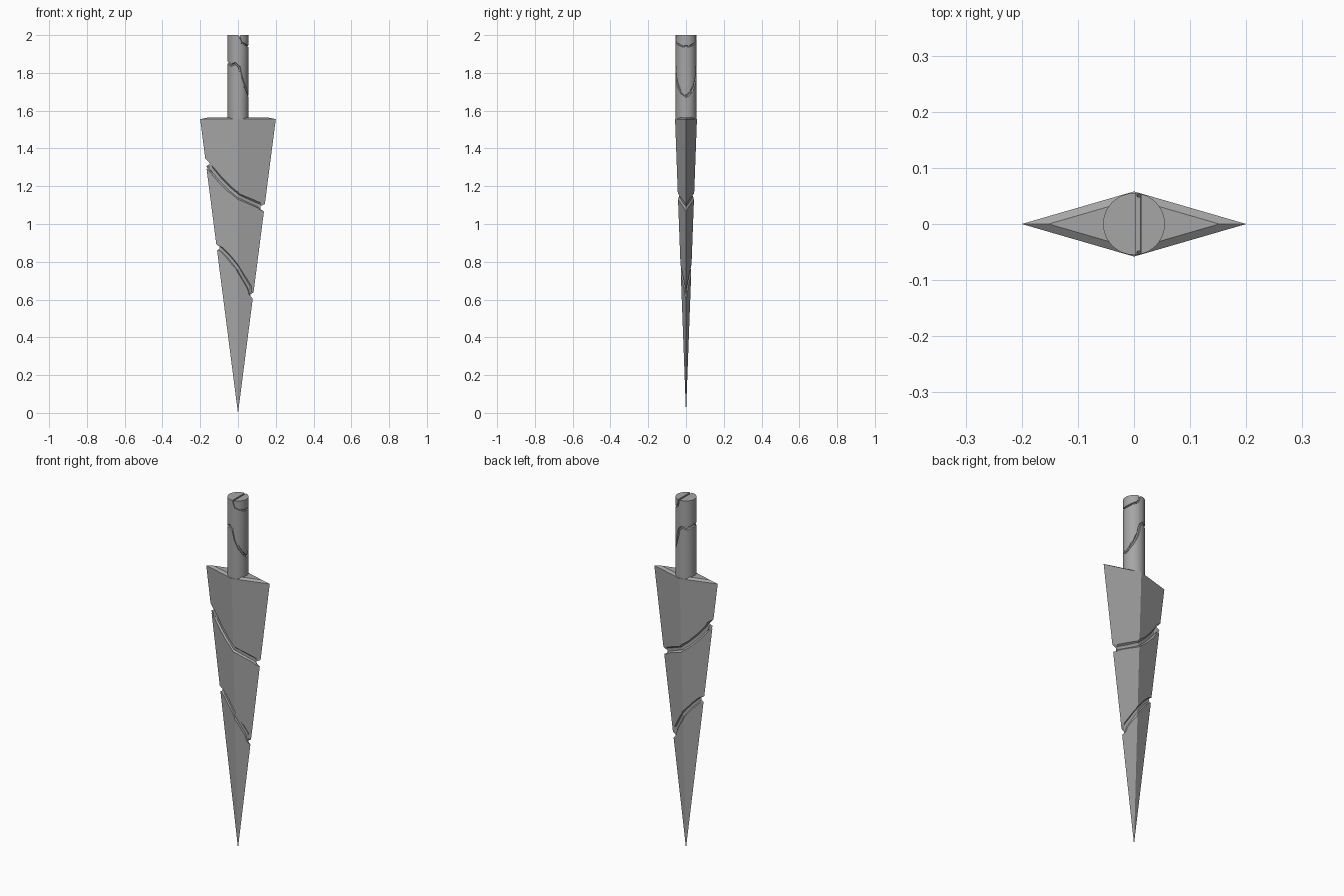
import bpy, bmesh, math
from mathutils import Vector

if "Cube" in bpy.data.objects:
    bpy.data.objects.remove(bpy.data.objects["Cube"])

gray = bpy.data.materials.new("steel_gray")
gray.diffuse_color = (0.38, 0.38, 0.38, 1)
gray.use_nodes = True
gray.node_tree.nodes["Principled BSDF"].inputs["Base Color"].default_value = gray.diffuse_color
HX, HY, TOP = 0.2, 0.058, 1.555


def finish(name, bm):
    bmesh.ops.recalc_face_normals(bm, faces=bm.faces)
    me = bpy.data.meshes.new(name)
    bm.to_mesh(me)
    bm.free()
    me.materials.append(gray)
    ob = bpy.data.objects.new(name, me)
    bpy.context.collection.objects.link(ob)
    return ob


def loft(name, rings, closed=False):
    bm = bmesh.new()
    rows = [[bm.verts.new(p) for p in r] for r in rings]
    n = len(rows[0])
    for i in range(len(rows) if closed else len(rows) - 1):
        a, b = rows[i], rows[(i + 1) % len(rows)]
        for j in range(n):
            bm.faces.new((a[j], a[(j + 1) % n], b[(j + 1) % n], b[j]))
    if not closed:
        bm.faces.new(rows[0])
        bm.faces.new(rows[-1])
    return finish(name, bm)


def groove(name, path, closed=True):
    # path items: position, outward normal, depth, half width
    rings = []
    n = len(path)
    for i, (p, nrm, d, w) in enumerate(path):
        a = path[i - 1][0] if closed or i else p
        b = path[(i + 1) % n][0] if closed or i < n - 1 else p
        side = (b - a).normalized().cross(nrm).normalized()
        rings.append([p + nrm * u + side * v for u, v in
                      ((0.012, w * 1.3), (0.012, -w * 1.3), (-d, -w * 0.4), (-d, w * 0.4))])
    return loft(name, rings, closed)


def cut(ob, cutter):
    cutter.hide_render = True
    m = ob.modifiers.new("groove", 'BOOLEAN')
    m.operation, m.solver, m.object = 'DIFFERENCE', 'EXACT', cutter
    bpy.context.view_layer.objects.active = ob
    bpy.ops.object.modifier_apply(modifier=m.name)
    bpy.data.objects.remove(cutter)


# Blade: lozenge tapering to a point, low chamfered top
def lozenge(s, z):
    return [(HX * s, 0, z), (0, HY * s, z), (-HX * s, 0, z), (0, -HY * s, z)]


blade = loft("blade", [lozenge(0.002, 0), lozenge(1, TOP), lozenge(0.76, TOP + 0.01)])


# Tilted grooves wrapping round the blade: (fraction of half width, z) left to right
def blade_loop(pts, w, d):
    path = []
    for s, seq in ((-1, pts), (1, pts[-2:0:-1])):
        for f, z in seq:
            k = z / TOP
            p = Vector((f * HX * k, s * HY * k * (1 - abs(f)), z))
            if abs(f) == 1:
                nrm, dep = Vector((f, 0, 0)), d * 2.4
            else:
                nx = 0 if f == 0 else math.copysign(0.28, f)
                nrm, dep = Vector((nx, s, 0)).normalized(), d
            path.append((p, nrm, dep, w))
    return path


cut(blade, groove("groove_cutter", blade_loop(
    [(-1, 1.325), (-0.85, 1.29), (-0.6, 1.235), (-0.3, 1.185), (0, 1.148),
     (0.4, 1.122), (0.8, 1.098), (1, 1.085)], 0.02, 0.009)))
cut(blade, groove("groove_cutter", blade_loop(
    [(-1, 0.875), (-0.8, 0.865), (-0.5, 0.83), (-0.2, 0.79), (0, 0.765),
     (0.4, 0.705), (0.7, 0.665), (1, 0.62)], 0.018, 0.006)))

# Handle: round rod
R = 0.055
bm = bmesh.new()
bmesh.ops.create_cone(bm, cap_ends=True, segments=48, radius1=R, radius2=R, depth=0.45)
bmesh.ops.translate(bm, verts=bm.verts, vec=(0, 0, 1.775))
handle = finish("handle", bm)


def rod_path(keys, w, d):
    out = []
    for deg, z in keys:
        a = math.radians(deg)
        nrm = Vector((math.cos(a), math.sin(a), 0))
        out.append((nrm * R, nrm, d, w))
        out[-1][0].z = z
    return out


# Lower handle groove: low on the right, high on the left, same front and back
half = [(0, 1.675), (25, 1.695), (50, 1.73), (70, 1.775), (83, 1.83),
        (105, 1.85), (130, 1.84), (155, 1.85)]
loop = half + [(180, 1.855)] + [(-a, z) for a, z in half[:0:-1]]
cut(handle, groove("groove_cutter", rod_path(loop, 0.009, 0.006)))

# Upper handle groove, rising into a slot across the top
arc = [(82, 2.03), (80, 1.985), (70, 1.96), (45, 1.95), (20, 1.942)]
arc = arc + [(0, 1.94)] + [(-a, z) for a, z in arc[::-1]]
cut(handle, groove("groove_cutter", rod_path(arc, 0.006, 0.006), False))
cut(handle, loft("slot_cutter", [[(0.003, y, 1.993), (0.012, y, 1.993),
                                  (0.013, y, 2.02), (0.002, y, 2.02)] for y in (-0.08, 0.08)]))

for ob in (blade, handle):
    bpy.ops.object.select_all(action='DESELECT')
    ob.select_set(True)
    bpy.context.view_layer.objects.active = ob
    bpy.ops.object.shade_smooth_by_angle(angle=math.radians(15))
